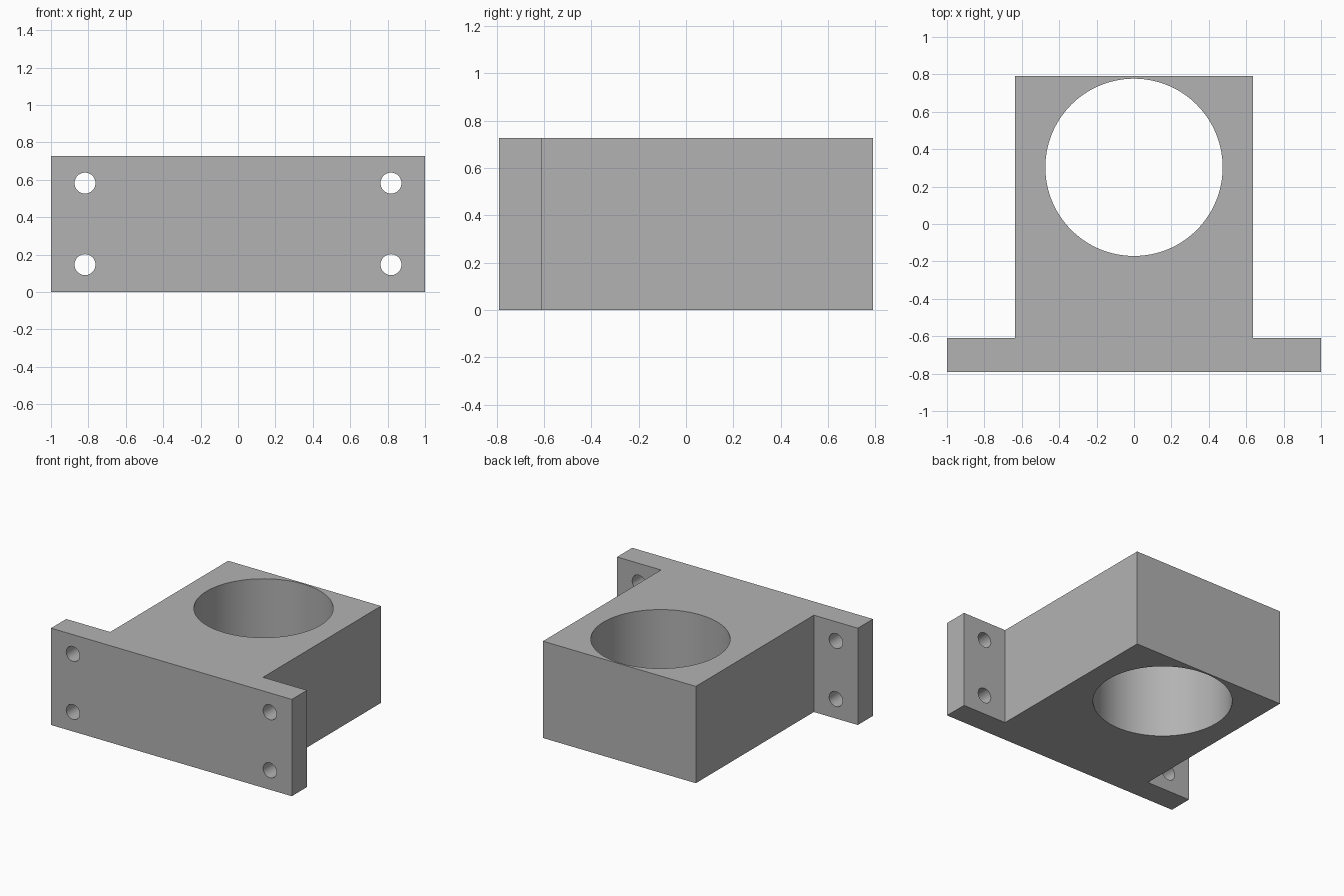
import bpy
import bmesh
from math import pi, radians

cube = bpy.data.objects.get("Cube")
if cube:
    bpy.data.objects.remove(cube, do_unlink=True)

HEIGHT = 0.727
FRONT, BACK, STEP = -0.79, 0.79, -0.61
BODY_HALF = 0.635

grey = bpy.data.materials.new("plain grey")
grey.use_nodes = True
grey.diffuse_color = (0.448, 0.448, 0.448, 1)
grey.node_tree.nodes["Principled BSDF"].inputs["Base Color"].default_value = grey.diffuse_color

# T-shaped block: flange along the front, body behind, drawn as one profile
half = [(1, FRONT), (1, STEP), (BODY_HALF, STEP), (BODY_HALF, BACK)]
profile = half + [(-x, y) for x, y in reversed(half)]
bm = bmesh.new()
base = bm.faces.new([bm.verts.new((x, y, 0)) for x, y in profile])
top = bmesh.ops.extrude_face_region(bm, geom=[base])["geom"]
bmesh.ops.translate(bm, vec=(0, 0, HEIGHT),
                    verts=[v for v in top if isinstance(v, bmesh.types.BMVert)])
bmesh.ops.recalc_face_normals(bm, faces=bm.faces)
mesh = bpy.data.meshes.new("mounting_block")
bm.to_mesh(mesh)
bm.free()
mesh.materials.append(grey)
block = bpy.data.objects.new("mounting_block", mesh)
bpy.context.collection.objects.link(block)


def drill(name, radius, depth, location, rotation=(0, 0, 0), sides=48):
    """Cut a round through hole in the block."""
    bpy.ops.mesh.primitive_cylinder_add(vertices=sides, radius=radius, depth=depth,
                                        location=location, rotation=rotation)
    cutter = bpy.context.object
    cutter.name = name + "_cutter"
    cutter.hide_render = True
    cutter.data.materials.append(grey)
    cut = block.modifiers.new(name, "BOOLEAN")
    cut.operation = "DIFFERENCE"
    cut.solver = "EXACT"
    cut.object = cutter
    bpy.context.view_layer.objects.active = block
    bpy.ops.object.modifier_apply(modifier=name)
    bpy.data.objects.remove(cutter, do_unlink=True)


# Large vertical bore near the back
drill("bore", 0.474, 2, (0, 0.303, HEIGHT / 2), sides=128)

# Four bolt holes through the flange ears
for x in (-0.818, 0.818):
    for z in (0.146, 0.582):
        drill("bolt_hole", 0.056, 0.5, (x, (FRONT + STEP) / 2, z), (pi / 2, 0, 0))

# Smooth bores with crisp edges
bpy.ops.object.select_all(action="DESELECT")
block.select_set(True)
bpy.context.view_layer.objects.active = block
bpy.ops.object.shade_smooth_by_angle(angle=radians(30))
